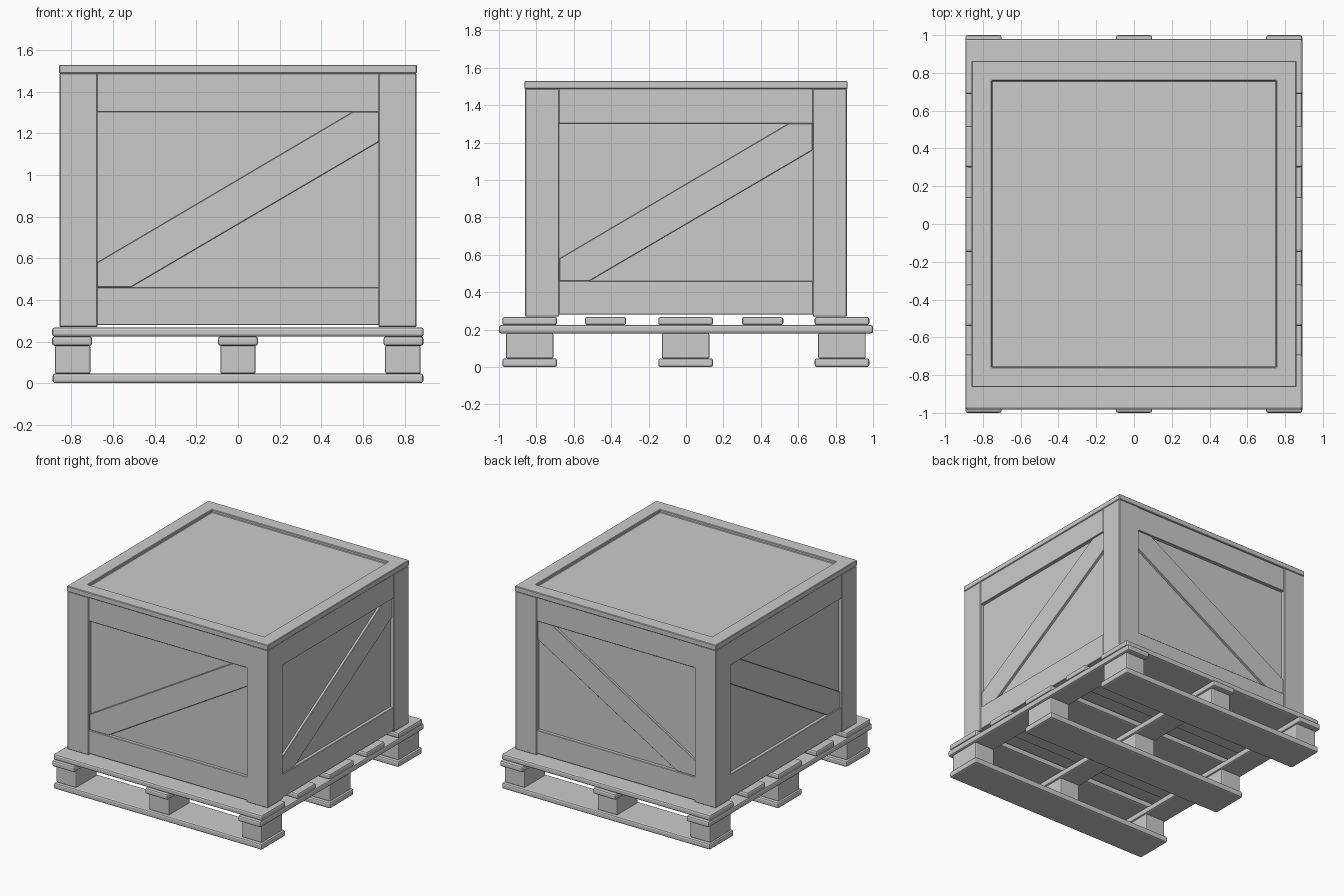
import bpy, bmesh
from math import radians
from mathutils import Matrix

if "Cube" in bpy.data.objects:
    bpy.data.objects.remove(bpy.data.objects["Cube"])


def finish(name, bm, bevel, segments=2):
    bmesh.ops.recalc_face_normals(bm, faces=bm.faces)
    me = bpy.data.meshes.new(name)
    bm.to_mesh(me)
    bm.free()
    ob = bpy.data.objects.new(name, me)
    bpy.context.collection.objects.link(ob)
    if bevel:
        mod = ob.modifiers.new("edge_bevel", "BEVEL")
        mod.width, mod.segments = bevel, segments
        mod.limit_method = "ANGLE"
        mod.angle_limit = radians(40)
    return ob


def box(name, x, y, z, bevel=0.004, segments=1):
    """Box from (min, max) ranges on each axis."""
    bm = bmesh.new()
    bmesh.ops.create_cube(bm, size=1)
    for v in bm.verts:
        v.co = [(r[0] + r[1]) / 2 + c * (r[1] - r[0]) for r, c in zip((x, y, z), v.co)]
    return finish(name, bm, bevel, segments)


def span(c, half):
    return (c - half, c + half)


# Pallet: bottom boards, blocks, stringers and deck boards
for j, y in enumerate((-0.836, -0.002, 0.834)):
    box(f"pallet_bottom_board_{j}", (-0.89, 0.89), span(y, 0.146), (0.0, 0.047), 0.012, 2)
    for i, x in enumerate((-0.794, 0, 0.792)):
        box(f"pallet_block_{j}_{i}", span(x, 0.085), span(y, 0.127), (0.046, 0.181), 0.008, 2)
for i, x in enumerate((-0.797, 0, 0.795)):
    box(f"pallet_stringer_{i}", span(x, 0.096), (-1, 1), (0.18, 0.225), 0.012, 2)
for j, (y, half) in enumerate(((-0.836, 0.146), (-0.43, 0.11), (-0.002, 0.146),
                               (0.41, 0.11), (0.834, 0.146))):
    box(f"pallet_deck_board_{j}", (-0.893, 0.892), span(y, half), (0.224, 0.268), 0.012, 2)

# Crate body: recessed panels
P = 0.828
box("crate_panels", (-P, P), (-P, P), (0.28, 1.49), 0)

# Corner posts
for i, sx in enumerate((-1, 1)):
    for j, sy in enumerate((-1, 1)):
        box(f"corner_post_{i}{j}", span(sx * 0.766, 0.091), span(sy * 0.769, 0.091), (0.27, 1.489))

# Rails on all four sides
for side, s in (("near", -1), ("far", 1)):
    for level, z in (("bottom", (0.28, 0.461)), ("top", (1.303, 1.489))):
        box(f"{level}_rail_y_{side}", (-0.677, 0.677), span(s * 0.835, 0.019), z, 0.003)
        box(f"{level}_rail_x_{side}", span(s * 0.835, 0.019), (-0.68, 0.68), z, 0.003)

# Diagonal braces, each a clipped strip extruded outward from its panel
PROFILE = [(-0.677, 0.461), (-0.515, 0.461), (0.677, 1.16), (0.677, 1.303),
           (0.55, 1.303), (-0.677, 0.58)]
for name, along_x, s in (("front", True, -1), ("back", True, 1),
                         ("left", False, -1), ("right", False, 1)):
    bm = bmesh.new()
    pts = [(u, s * 0.82, z) if along_x else (s * 0.82, u, z) for u, z in PROFILE]
    face = bm.faces.new([bm.verts.new(p) for p in pts])
    ext = bmesh.ops.extrude_face_region(bm, geom=[face])
    move = (0, s * 0.026, 0) if along_x else (s * 0.026, 0, 0)
    bmesh.ops.translate(bm, vec=move,
                        verts=[g for g in ext["geom"] if isinstance(g, bmesh.types.BMVert)])
    finish(f"{name}_diagonal_brace", bm, 0.003, 1)

# Lid with a shallow recessed field
bm = bmesh.new()
bmesh.ops.create_cube(bm, size=1, matrix=Matrix.Translation((0, 0, 1.509))
                      @ Matrix.Diagonal((1.718, 1.728, 0.042, 1)))
bm.normal_update()
top = max(bm.faces, key=lambda f: f.calc_center_median().z)
bmesh.ops.inset_region(bm, faces=[top], thickness=0.15)
ext = bmesh.ops.extrude_face_region(bm, geom=[top])
bmesh.ops.translate(bm, vec=(0, 0, -0.022),
                    verts=[g for g in ext["geom"] if isinstance(g, bmesh.types.BMVert)])
if top.is_valid:
    bm.faces.remove(top)
finish("lid", bm, 0.004, 1)
